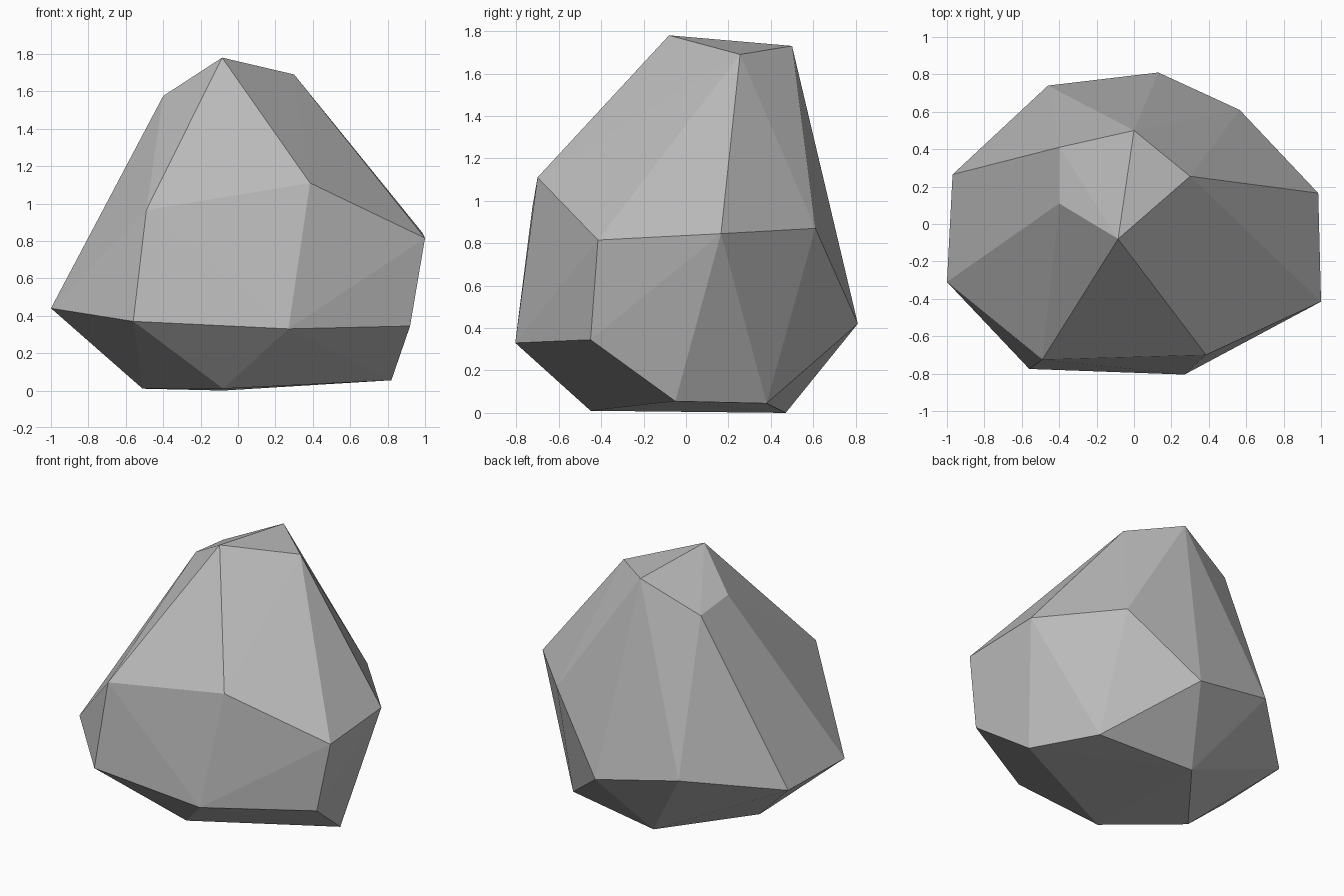
import bpy, bmesh

# Corner points of the boulder, grouped in rough rings from bottom to top
foot = [(-0.08, -0.45, 0.01), (0.82, -0.05, 0.055), (0.60, 0.38, 0.045),
        (-0.08, 0.47, 0.0), (-0.51, -0.08, 0.01)]
belly = [(-1.0, -0.31, 0.44), (-0.56, -0.775, 0.37), (0.27, -0.805, 0.33),
         (0.92, -0.45, 0.345), (0.13, 0.81, 0.42), (-0.46, 0.74, 0.54),
         (-0.97, 0.265, 0.43)]
shoulder = [(-0.49, -0.725, 0.965), (0.385, -0.70, 1.11), (1.0, -0.415, 0.815),
            (0.985, 0.165, 0.845), (0.565, 0.61, 0.87)]
crown = [(-0.085, -0.08, 1.78), (0.30, 0.255, 1.69), (0.0, 0.50, 1.73),
         (-0.40, 0.41, 1.545), (-0.40, 0.11, 1.575)]

# Faceted convex boulder wrapped around the rings
bm = bmesh.new()
for co in foot + belly + shoulder + crown:
    bm.verts.new(co)
bmesh.ops.convex_hull(bm, input=bm.verts[:])
bmesh.ops.recalc_face_normals(bm, faces=bm.faces[:])
mesh = bpy.data.meshes.new("boulder")
bm.to_mesh(mesh)
bm.free()

# Plain grey stone
stone = bpy.data.materials.new("grey_stone")
stone.diffuse_color = (0.5, 0.5, 0.5, 1)
mesh.materials.append(stone)
boulder = bpy.data.objects.new("boulder", mesh)
bpy.context.collection.objects.link(boulder)
